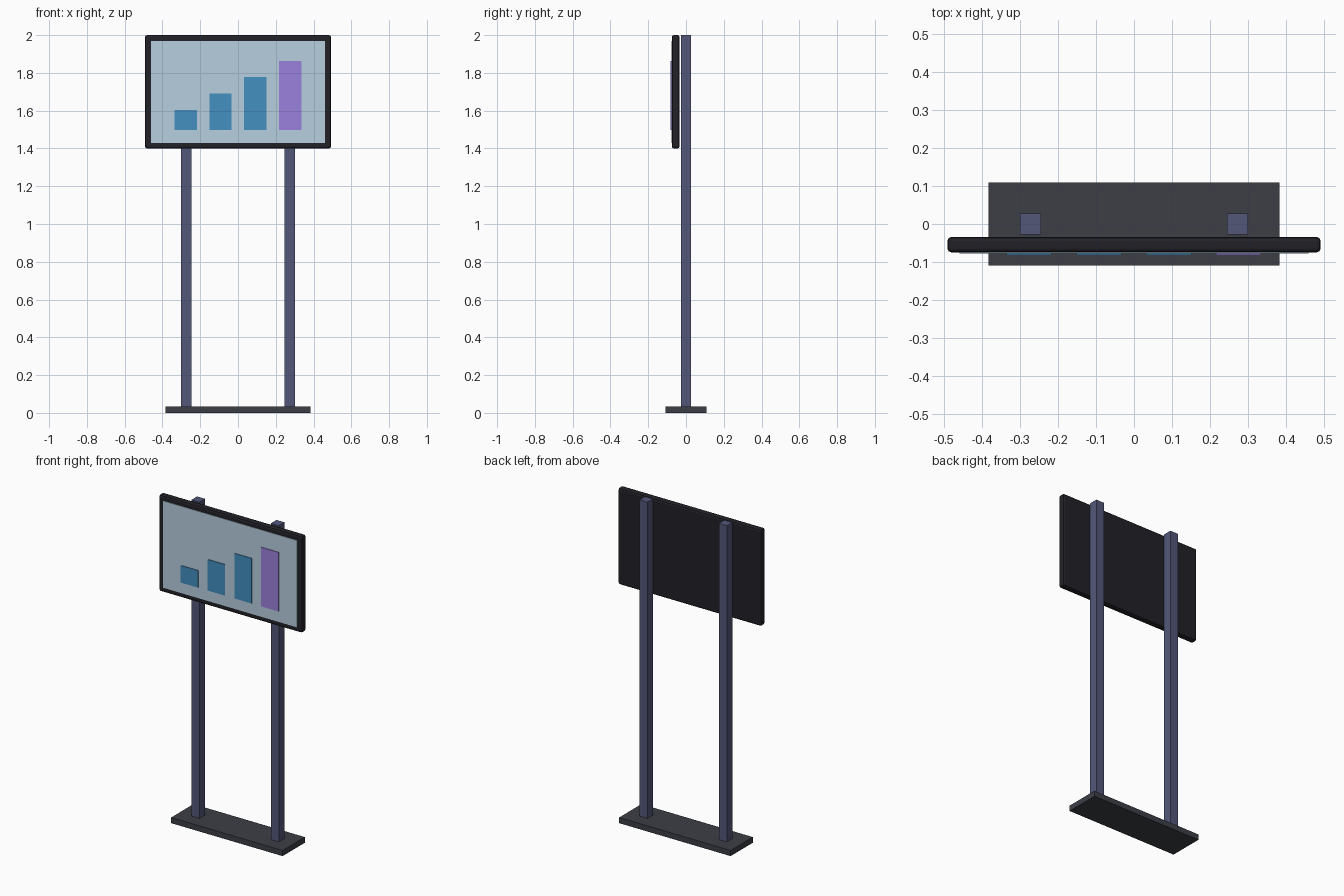
import bpy

if "Cube" in bpy.data.objects:
    bpy.data.objects.remove(bpy.data.objects["Cube"])


def material(name, rgb):
    m = bpy.data.materials.new(name)
    m.diffuse_color = (*[(c / 255) ** 2.2 for c in rgb], 1)
    m.use_nodes = True
    m.node_tree.nodes["Principled BSDF"].inputs["Base Color"].default_value = m.diffuse_color
    return m


def box(name, x, y, z, mat, bevel=0):
    """Box from (min, max) ranges on each axis."""
    bpy.ops.mesh.primitive_cube_add(size=1, location=[sum(r) / 2 for r in (x, y, z)])
    ob = bpy.context.object
    ob.name = name
    ob.scale = [r[1] - r[0] for r in (x, y, z)]
    bpy.ops.object.transform_apply(location=False, rotation=False, scale=True)
    ob.data.materials.append(mat)
    if bevel:
        mod = ob.modifiers.new("bevel", "BEVEL")
        mod.width = bevel
        mod.segments = 2
    return ob


black = material("frame_black", (38, 38, 44))
dark = material("base_dark", (62, 65, 72))
steel = material("post_steel", (84, 88, 120))
pale = material("screen_pale_blue", (182, 206, 222))
blue = material("bar_blue", (70, 142, 192))
purple = material("bar_purple", (154, 128, 220))

# Base plate and posts
box("base", (-0.383, 0.383), (-0.109, 0.109), (0, 0.035), dark)
for side, x in (("left", -0.273), ("right", 0.273)):
    box(side + "_post", (x - 0.0275, x + 0.0275), (-0.0275, 0.0275), (0.02, 2.0), steel)

# Display housing and screen
box("display_frame", (-0.492, 0.492), (-0.075, -0.034), (1.4, 2.0), black, 0.011)
box("screen", (-0.46, 0.46), (-0.078, -0.07), (1.43, 1.97), pale)

# Bar chart standing slightly proud of the screen
for i, top in enumerate((1.603, 1.69, 1.777, 1.864)):
    x = -0.277 + i * 0.1843
    box(f"chart_bar_{i + 1}", (x - 0.0595, x + 0.0595), (-0.082, -0.075), (1.497, top),
        purple if i == 3 else blue)
